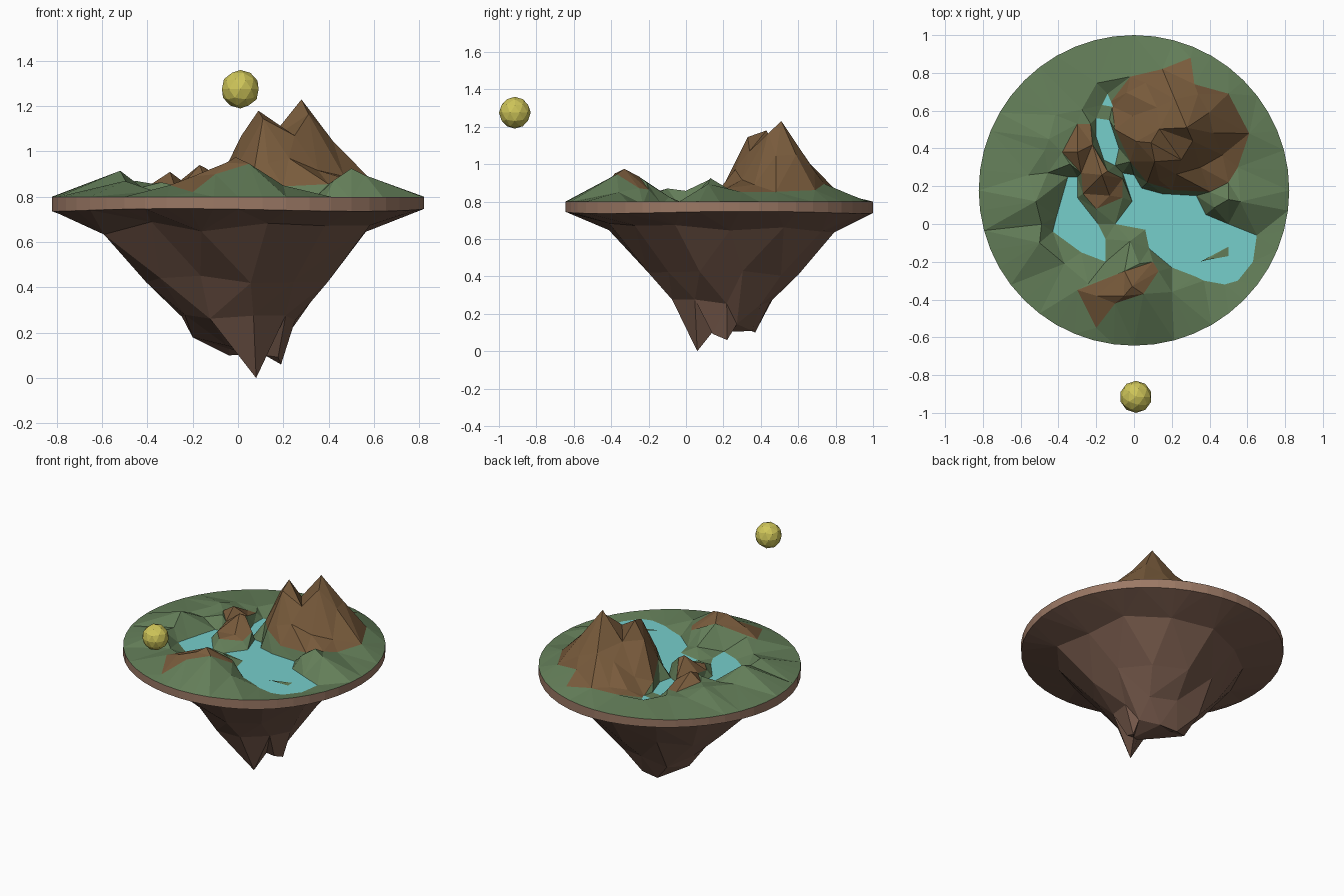
import bpy, bmesh, random
from math import sin, cos, pi, exp, radians
from mathutils import Vector, Matrix
from mathutils.geometry import delaunay_2d_cdt, intersect_point_line

if "Cube" in bpy.data.objects:
    bpy.data.objects.remove(bpy.data.objects["Cube"])

random.seed(4)
CY, R, N, WATER_Z = 0.178, 0.822, 48, 0.785


def material(name, rgb):
    m = bpy.data.materials.new(name)
    m.diffuse_color = (*rgb, 1)
    m.use_nodes = True
    m.node_tree.nodes["Principled BSDF"].inputs["Base Color"].default_value = m.diffuse_color
    return m


GRASS = material("grass", (0.127, 0.21, 0.10))
EARTH = material("earth", (0.19, 0.105, 0.045))
WATER = material("water", (0.18, 0.62, 0.60))
ROCK = material("rock", (0.18, 0.10, 0.07))
RIM = material("rim", (0.33, 0.19, 0.13))
SUN = material("sun", (0.62, 0.56, 0.10))


def add(name, bm, *mats):
    me = bpy.data.meshes.new(name)
    bm.to_mesh(me)
    bm.free()
    for m in mats:
        me.materials.append(m)
    ob = bpy.data.objects.new(name, me)
    bpy.context.collection.objects.link(ob)
    return ob


def inside(p, poly):
    hit = False
    for a, b in zip(poly, poly[1:] + poly[:1]):
        if (a[1] > p[1]) != (b[1] > p[1]) and \
                p[0] < (b[0] - a[0]) * (p[1] - a[1]) / (b[1] - a[1]) + a[0]:
            hit = not hit
    return hit


def edge_distance(p, poly):
    best = 9
    for a, b in zip(poly, poly[1:] + poly[:1]):
        q, t = intersect_point_line(p, Vector(a), Vector(b))
        t = min(1, max(0, t))
        best = min(best, (Vector(p) - Vector(a).lerp(Vector(b), t)).length)
    return best


def ring(r, n, phase=0.0, jitter=0.0, cx=0.0, cy=CY):
    pts = []
    for i in range(n):
        a = 2 * pi * (i + phase) / n
        k = r * (1 + random.uniform(-jitter, jitter))
        pts.append((cx + k * cos(a), cy + k * sin(a)))
    return pts


def surface(points, edges, height):
    """Triangulate plan points and lift them to their heights."""
    co, _, faces = delaunay_2d_cdt([Vector(p) for p in points], edges, [], 0, 1e-5)[:3]
    bm = bmesh.new()
    vs = [bm.verts.new((p[0], p[1], height(p))) for p in co]
    for f in faces:
        bm.faces.new([vs[i] for i in f])
    bm.normal_update()
    return bm


# Plan outlines of lakes and bare earth
east_lake = [(-.06, .27), (0, .26), (.04, .19), (.15, .16), (.33, .15), (.38, .05), (.5, 0),
             (.65, -.06), (.63, -.2), (.55, -.3), (.48, -.32), (.37, -.3), (.33, -.28),
             (.2, -.23), (.08, -.13), (.06, -.03), (-.1, 0), (-.01, .12)]
west_lake = [(-.35, .25), (-.3, .25), (-.3, .14), (-.19, 0), (-.15, -.08), (-.15, -.2),
             (-.28, -.15), (-.43, -.04), (-.41, .04)]
stream = [(-.2, .56), (-.13, .55), (-.08, .4), (-.1, .31), (-.16, .34), (-.2, .46)]
pond = [(-.17, .63), (-.14, .69), (-.11, .62)]
island = [(.35, -.2), (.5, -.12), (.5, -.17), (.39, -.19)]
lakes = [east_lake, west_lake, stream, pond]
mountain = [(-.1, .5), (-.12, .65), (-.02, .78), (.15, .82), (.3, .88), (.32, .74), (.5, .69),
            (.61, .48), (.55, .3), (.5, .22), (.4, .17), (.2, .18), (.07, .22), (-.02, .33)]
crag = [(-.38, .38), (-.3, .53), (-.23, .53), (-.22, .42), (-.14, .28), (-.06, .24),
        (-.06, .14), (-.2, .08), (-.27, .16), (-.28, .27)]
knoll = [(-.3, -.35), (-.2, -.55), (-.1, -.42), (.05, -.37), (.13, -.25), (.1, -.2), (-.05, -.25)]
earth = [mountain, crag, knoll]

# Peaks: x, y, height above the rim, spread
peaks = [(.28, .51, .43, .19), (.09, .43, .38, .13), (.11, .33, .345, .11), (.25, .34, .27, .12),
         (.3, .5, .11, .36), (-.3, .38, .11, .10), (-.17, .26, .14, .11), (-.01, -.33, .175, .17),
         (-.2, -.38, .09, .14), (.5, .13, .125, .12), (-.52, .12, .115, .15),
         (-.5, -.1, .07, .15), (-.45, .45, .07, .15), (.2, -.36, .05, .15)]


def in_water(p):
    return any(inside(p, w) for w in lakes) and not inside(p, island)


def land_height(p):
    r = (Vector(p) - Vector((0, CY))).length
    if r > R - .01:
        return .80
    if min(edge_distance(p, w) for w in lakes + [island]) < .004:
        return WATER_Z + (.012 if edge_distance(p, island) < .004 and p[0] < .45 else 0)
    h = max(a * exp(-((p[0] - x) ** 2 + (p[1] - y) ** 2) / s ** 2) for x, y, a, s in peaks)
    return .80 + max(h, .025 * min(1, (R - r) / .2))


# Terrain: rim, outlines, peaks, then a rotated, jittered grid
pts, edges = [], []
for loop in [ring(R, N)] + lakes + [island] + earth:
    n, k = len(loop), len(pts)
    pts += loop
    edges += [(k + i, k + (i + 1) % n) for i in range(n)]
pts += [p[:2] for p in peaks if not in_water(p) and p[3] < .3]
rot = Matrix.Rotation(radians(20), 2)
for i in range(-5, 6):
    for j in range(-5, 6):
        q = rot @ Vector((i * .125, j * .125))
        q += Vector((random.uniform(-.02, .02), CY + random.uniform(-.02, .02)))
        if (q - Vector((0, CY))).length < .62 and not in_water(q) \
                and min((q - Vector(p)).length for p in pts) > .055 \
                and min(edge_distance(q, w) for w in lakes) > .03:
            pts.append(tuple(q))
bm = surface(pts, edges, land_height)
wet = []
for f in bm.faces:
    c = f.calc_center_median().xy
    if in_water(c):
        wet.append(f)
    f.material_index = int(any(inside(c, e) for e in earth))
bmesh.ops.delete(bm, geom=wet, context='FACES')
add("land", bm, GRASS, EARTH)

# Water sheets
bm = bmesh.new()
for w in lakes:
    f = bm.faces.new([bm.verts.new((x, y, WATER_Z)) for x, y in w])
    f.normal_update()
    if f.normal.z < 0:
        f.normal_flip()
bmesh.ops.triangulate(bm, faces=bm.faces[:])
add("lakes", bm, WATER)


# Rim band with a slightly uneven lower edge
def rim_bottom(p):
    a = Vector(p).angle_signed(Vector((1, 0)), 0)
    return .742 + .006 * sin(3 * a + 1)


outer = ring(R, N)
bm = bmesh.new()
top = [bm.verts.new((x, y, .80)) for x, y in outer]
low = [bm.verts.new((x, y, rim_bottom((x, y - CY)))) for x, y in outer]
for i in range(N):
    j = (i + 1) % N
    bm.faces.new((low[i], low[j], top[j], top[i]))
add("rim_band", bm, RIM)

# Rocky underside: jittered rings narrowing to three points
spots = [(p, rim_bottom((p[0], p[1] - CY))) for p in outer]
for r, z, n, ph, cx, cy in [(.59, .66, 13, .2, 0, .18), (.395, .43, 11, .5, 0, .19),
                            (.27, .25, 9, .1, 0, .20), (.13, .12, 6, .4, .07, .22)]:
    for p in ring(r, n, ph, .07, cx, cy):
        spots.append((p, z + random.uniform(-.03, .03)))
spots += [((.08, .06), 0), ((.19, .22), .06), ((-.04, .37), .10), ((-.2, .25), .18),
          ((.12, .14), .10)]
bm = surface([s[0] for s in spots], [],
             lambda p: min(spots, key=lambda s: (Vector(s[0]) - p).length)[1])
bmesh.ops.reverse_faces(bm, faces=bm.faces[:])
add("rock_underside", bm, ROCK)

# Sun
bm = bmesh.new()
bmesh.ops.create_icosphere(bm, subdivisions=2, radius=.085)
add("sun", bm, SUN).location = (.01, -.915, 1.275)
